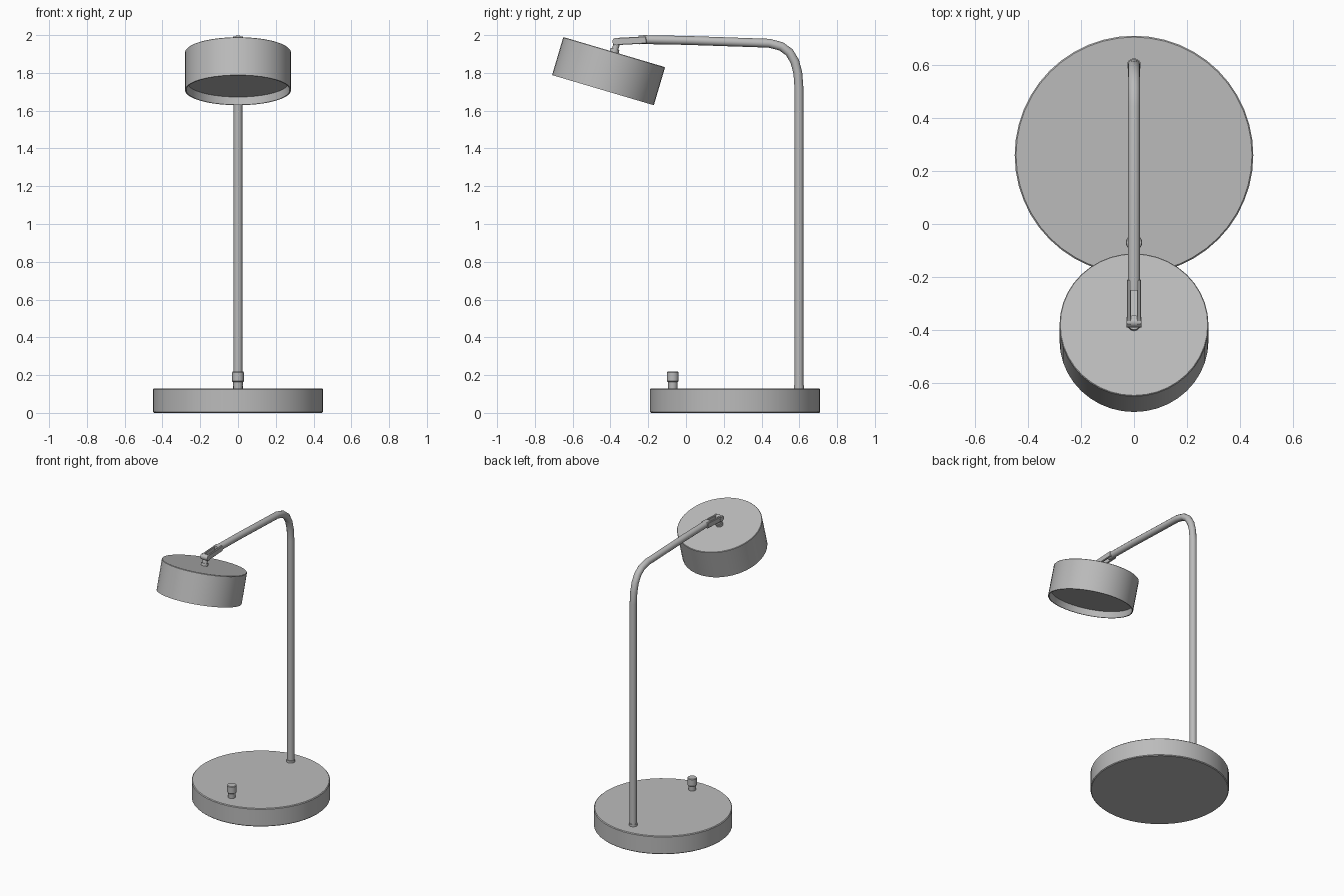
import bpy, bmesh, math
from mathutils import Matrix, Vector

if "Cube" in bpy.data.objects:
    bpy.data.objects.remove(bpy.data.objects["Cube"])

grey = bpy.data.materials.new("lamp grey")
grey.diffuse_color = (0.5, 0.5, 0.5, 1)
grey.use_nodes = True
grey.node_tree.nodes["Principled BSDF"].inputs["Base Color"].default_value = grey.diffuse_color

TILT = math.radians(-16.5)          # head and swivel lean forward


def finish(obj):
    obj.data.materials.clear()
    obj.data.materials.append(grey)
    bpy.ops.object.select_all(action='DESELECT')
    obj.select_set(True)
    bpy.context.view_layer.objects.active = obj
    bpy.ops.object.shade_smooth_by_angle(angle=math.radians(35))


def make_object(name, bm, loc, rot):
    bmesh.ops.recalc_face_normals(bm, faces=bm.faces)
    mesh = bpy.data.meshes.new(name)
    bm.to_mesh(mesh)
    bm.free()
    obj = bpy.data.objects.new(name, mesh)
    obj.location, obj.rotation_euler = loc, rot
    bpy.context.collection.objects.link(obj)
    finish(obj)
    return obj


def lathe(name, profile, loc, rot=(0, 0, 0), sides=32):
    """Spin a closed (radius, z) profile that starts and ends on the axis."""
    bm = bmesh.new()
    verts = [bm.verts.new((r, 0, z)) for r, z in profile]
    edges = [bm.edges.new(pair) for pair in zip(verts, verts[1:])]
    bmesh.ops.spin(bm, geom=verts + edges, cent=(0, 0, 0), axis=(0, 0, 1),
                   angle=math.tau, steps=sides, use_duplicate=False)
    bmesh.ops.remove_doubles(bm, verts=bm.verts, dist=0.0002)
    return make_object(name, bm, loc, rot)


def rod(name, radius, length, loc, rot=(0, 0, 0), sides=16):
    return lathe(name, [(0, 0), (radius, 0), (radius, length), (0, length)], loc, rot, sides)


def box(name, size, loc, rot=(0, 0, 0)):
    bm = bmesh.new()
    bmesh.ops.create_cube(bm, size=1, matrix=Matrix.Diagonal((*size, 1)))
    bmesh.ops.bevel(bm, geom=bm.edges[:], offset=min(size) * 0.2, segments=1, affect='EDGES')
    return make_object(name, bm, loc, rot)


# Weighted round base
lathe("base", [(0, 0), (0.445, 0), (0.45, 0.005), (0.45, 0.125), (0.445, 0.13), (0, 0.13)],
      (0, 0.26, 0), sides=48)

# Switch knob, slightly wider at the top
lathe("switch_knob", [(0, 0), (0.024, 0), (0.026, 0.035), (0.031, 0.04), (0.031, 0.086),
                      (0.028, 0.09), (0, 0.09)], (0, -0.07, 0.128), sides=16)

# Collar at the foot of the stem
rod("stem_collar", 0.027, 0.018, (0, 0.598, 0.128))

# Bent tube: stem and arm in one sweep
path = [(0.598, 0.12), (0.598, 1.72), (0.592, 1.80), (0.576, 1.86), (0.548, 1.908),
        (0.505, 1.94), (0.44, 1.957), (0.0, 1.972), (-0.22, 1.976), (-0.25, 1.975)]
curve = bpy.data.curves.new("stem_and_arm", 'CURVE')
curve.dimensions = '3D'
curve.bevel_depth = 0.0235
curve.bevel_resolution = 4
curve.use_fill_caps = True
spline = curve.splines.new('POLY')
spline.points.add(len(path) - 1)
for point, (y, z) in zip(spline.points, path):
    point.co = (0, y, z, 1)
tube = bpy.data.objects.new("stem_and_arm", curve)
bpy.context.collection.objects.link(tube)
bpy.context.view_layer.objects.active = tube
tube.select_set(True)
bpy.ops.object.convert(target='MESH')
finish(bpy.context.view_layer.objects.active)

# Fork at the arm end, with its pivot pin
for side, x in (("left", -0.019), ("right", 0.019)):
    box("fork_" + side, (0.014, 0.17, 0.038), (x, -0.295, 1.970), (math.radians(3), 0, 0))
rod("pivot_pin", 0.02, 0.056, (-0.028, -0.37, 1.966), (0, math.radians(90), 0), 12)

# Swivel post carrying the head
top = Vector((0, -0.38, 1.91))
axis = Vector((0, -math.sin(TILT), math.cos(TILT)))
rod("swivel_collar", 0.024, 0.02, top - axis * 0.003, (TILT, 0, 0))
rod("swivel_post", 0.017, 0.072, top, (TILT, 0, 0))

# Drum-shaped head, open below with a recessed panel
lathe("lamp_head", [(0, 0), (0.278, 0), (0.281, -0.003), (0.281, -0.21), (0.274, -0.21),
                    (0.270, -0.168), (0, -0.168)], top, (TILT, 0, 0), sides=40)
